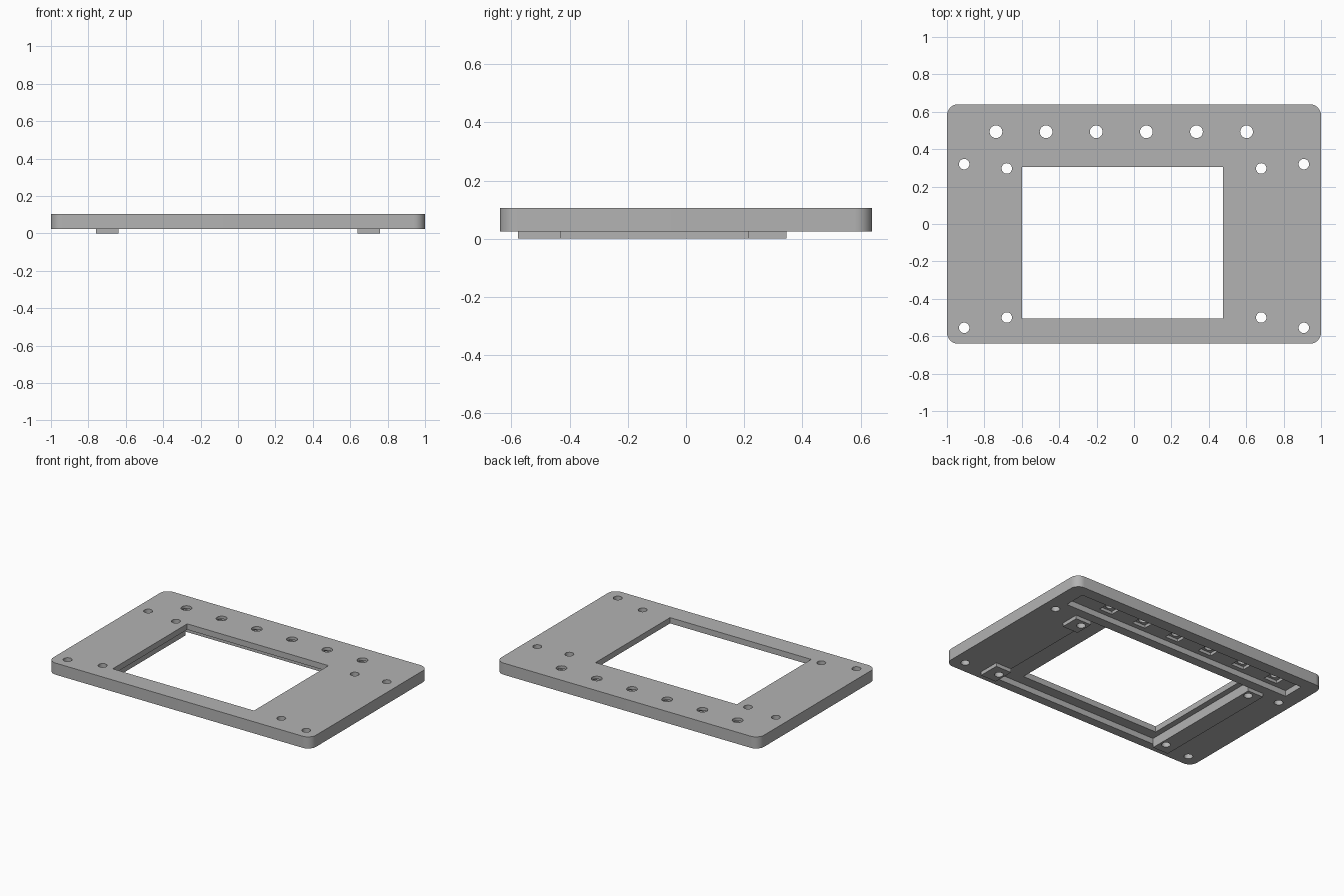
import bpy, bmesh
from mathutils import Matrix, Vector

cube = bpy.data.objects.get("Cube")
if cube:
    bpy.data.objects.remove(cube, do_unlink=True)

grey = bpy.data.materials.new("plain grey")
grey.use_nodes = True
COLOUR = (0.45, 0.45, 0.45, 1)
grey.diffuse_color = COLOUR
grey.node_tree.nodes["Principled BSDF"].inputs["Base Color"].default_value = COLOUR

BOTTOM, FLOOR, TOP = 0.025, 0.065, 0.105


def finish(name, bm):
    mesh = bpy.data.meshes.new(name)
    bm.to_mesh(mesh)
    bm.free()
    mesh.materials.append(grey)
    obj = bpy.data.objects.new(name, mesh)
    bpy.context.collection.objects.link(obj)
    return obj


def box(name, x0, x1, y0, y1, z0, z1, radius=0):
    bm = bmesh.new()
    size = Vector((x1 - x0, y1 - y0, z1 - z0))
    centre = Vector((x0 + x1, y0 + y1, z0 + z1)) / 2
    bmesh.ops.create_cube(bm, size=1, matrix=Matrix.Translation(centre) @ Matrix.Diagonal((*size, 1)))
    if radius:
        upright = [e for e in bm.edges if abs(e.verts[0].co.z - e.verts[1].co.z) > 0.01]
        bmesh.ops.bevel(bm, geom=upright, offset=radius, segments=10, profile=0.5, affect="EDGES")
    return finish(name, bm)


def drill(name, x, y, radius):
    bm = bmesh.new()
    bmesh.ops.create_cone(bm, cap_ends=True, segments=32, radius1=radius, radius2=radius,
                          depth=0.4, matrix=Matrix.Translation((x, y, 0.05)))
    return finish(name, bm)


def combine(target, tool, operation):
    mod = target.modifiers.new(tool.name, "BOOLEAN")
    mod.operation = operation
    mod.solver = "EXACT"
    mod.object = tool
    tool.hide_render = True
    bpy.context.view_layer.objects.active = target
    bpy.ops.object.modifier_apply(modifier=mod.name)
    bpy.data.objects.remove(tool, do_unlink=True)


# Rounded faceplate
plate = box("faceplate", -1, 1, -0.64, 0.64, BOTTOM, TOP, 0.06)

# Underside: one long rail and two square mounting pads
combine(plate, box("long_rail", -0.76, -0.64, -0.578, 0.345, 0, 0.05), "UNION")
combine(plate, box("front_pad", 0.64, 0.76, -0.578, -0.43, 0, 0.05), "UNION")
combine(plate, box("back_pad", 0.64, 0.76, 0.215, 0.345, 0, 0.05), "UNION")

# Underside recesses for the screen and the button row
combine(plate, box("screen_recess", -0.64, 0.64, -0.578, 0.345, -0.1, FLOOR), "DIFFERENCE")
combine(plate, box("button_recess", -0.89, 0.89, 0.41, 0.56, -0.1, FLOOR), "DIFFERENCE")

# Screen window
combine(plate, box("window", -0.6, 0.475, -0.505, 0.305, -0.1, 0.2), "DIFFERENCE")

# Button holes with square pockets underneath
for i in range(6):
    x = -0.738 + 0.268 * i
    combine(plate, box("pocket", x - 0.05, x + 0.05, 0.443, 0.543, 0, 0.085), "DIFFERENCE")
    combine(plate, drill("button_hole", x, 0.493, 0.034), "DIFFERENCE")

# Corner screw holes and screen mounting holes
for side in (-1, 1):
    for x, y in ((0.908, 0.32), (0.908, -0.555), (0.68, 0.297), (0.68, -0.5)):
        combine(plate, drill("screw_hole", side * x, y, 0.028), "DIFFERENCE")

# Crisp flats, smooth rounded corners and holes
bpy.ops.object.select_all(action="DESELECT")
plate.select_set(True)
bpy.context.view_layer.objects.active = plate
bpy.ops.object.shade_smooth_by_angle(angle=0.5)
